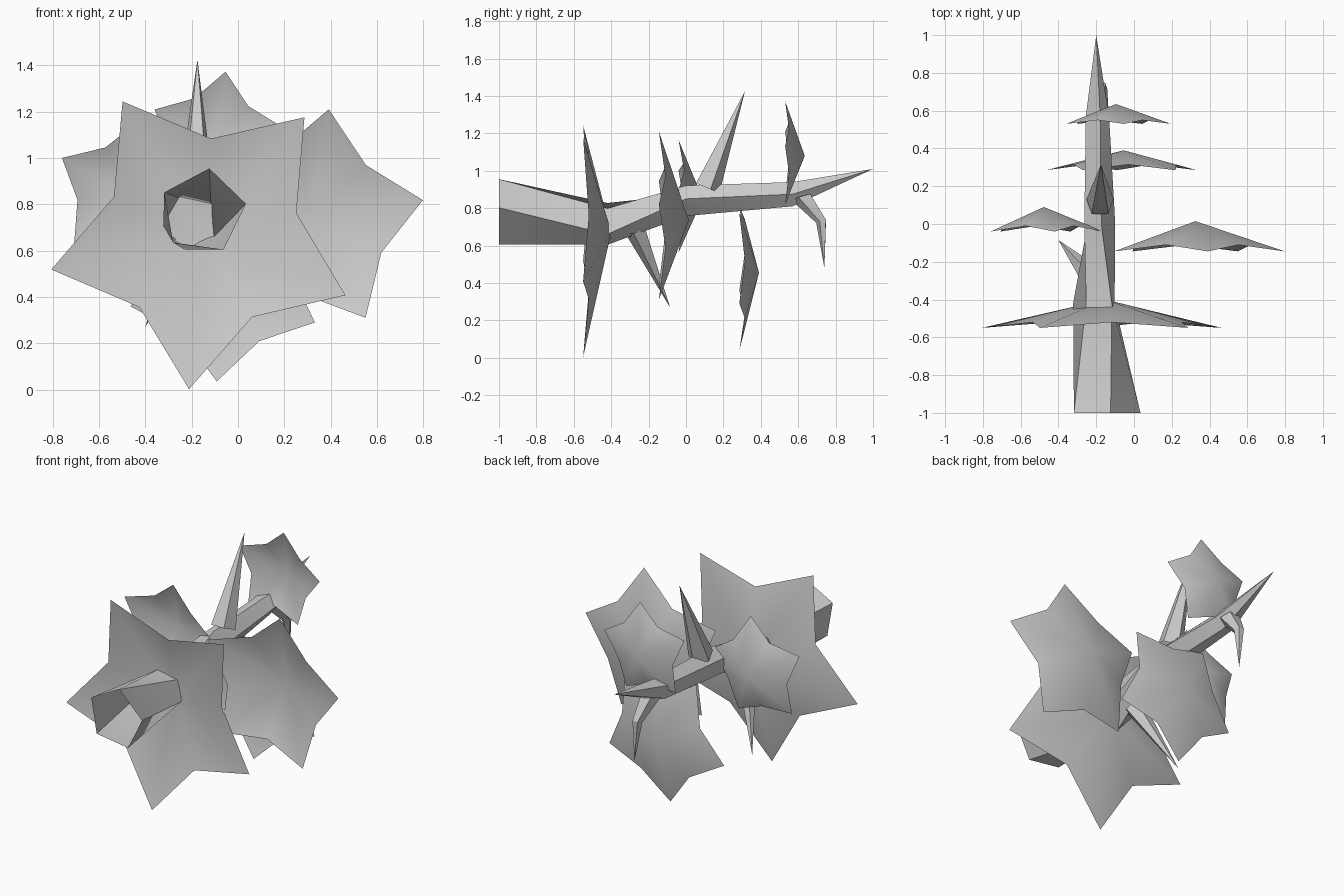
import bpy
import bmesh
from math import cos, sin, radians
from mathutils import Vector

if "Cube" in bpy.data.objects:
    bpy.data.objects.remove(bpy.data.objects["Cube"], do_unlink=True)

GREY = (0.6, 0.6, 0.6, 1)
mat = bpy.data.materials.new("plain grey")
mat.use_nodes = True
mat.diffuse_color = GREY
mat.node_tree.nodes["Principled BSDF"].inputs["Base Color"].default_value = GREY


def finish(name, bm, location=(0, 0, 0)):
    """Turn a bmesh into a shaded object."""
    bmesh.ops.recalc_face_normals(bm, faces=bm.faces)
    mesh = bpy.data.meshes.new(name)
    bm.to_mesh(mesh)
    bm.free()
    mesh.materials.append(mat)
    obj = bpy.data.objects.new(name, mesh)
    obj.location = location
    bpy.context.collection.objects.link(obj)
    bpy.ops.object.select_all(action='DESELECT')
    obj.select_set(True)
    bpy.context.view_layer.objects.active = obj
    bpy.ops.object.shade_smooth_by_angle(angle=radians(30))
    return obj


def tapered_tube(name, rings, tip, across, up):
    """Five-sided open tube through (centre, radius, turn) rings to a point."""
    bm = bmesh.new()
    loops = []
    for centre, radius, turn in rings:
        angles = [radians(turn + 72 * i) for i in range(5)]
        loops.append([bm.verts.new(Vector(centre) + radius * (across * cos(a) + up * sin(a)))
                      for a in angles])
    for low, high in zip(loops, loops[1:]):
        for i in range(5):
            j = (i + 1) % 5
            bm.faces.new((low[i], low[j], high[j], high[i]))
    end = bm.verts.new(tip)
    for i in range(5):
        bm.faces.new((loops[-1][i], loops[-1][(i + 1) % 5], end))
    return finish(name, bm)


def thorn(name, rings, tip):
    """Spike whose rings lie square to its axis."""
    axis = (Vector(tip) - Vector(rings[0][0])).normalized()
    across = Vector((1, 0, 0))
    across = (across - axis * across.dot(axis)).normalized()
    tapered_tube(name, rings, tip, across, axis.cross(across))


def star_leaf(name, apex, radius, ratio, turn, depth, lift):
    """Five-pointed shallow cone, hollow toward the front."""
    bm = bmesh.new()
    centre = bm.verts.new((0, 0, 0))
    rim = []
    for i in range(10):
        a = radians(turn + 36 * i)
        r = radius * (ratio if i % 2 else 1)
        y = -depth + (lift if i % 2 else 0)
        rim.append(bm.verts.new((r * cos(a), y, r * sin(a))))
    for i in range(10):
        bm.faces.new((centre, rim[i], rim[(i + 1) % 10]))
    finish(name, bm, apex)


# Hollow branch, open at the front and pointed at the back
tapered_tube("branch", [
    ((-0.15, -1, 0.77), 0.187, 10),
    ((-0.205, -0.42, 0.72), 0.118, -30),
    ((-0.185, 0, 0.835), 0.087, 10),
    ((-0.2, 0.57, 0.875), 0.068, 0),
], (-0.2, 1, 1.01), Vector((1, 0, 0)), Vector((0, 0, 1)))

# Star leaves from front to back
star_leaf("front_leaf", (-0.153, -0.40, 0.67), 0.67, 0.62, 49, 0.15, 0.03)
star_leaf("left_leaf", (0.325, 0.015, 0.735), 0.48, 0.68, 10, 0.16, 0.035)
star_leaf("right_leaf", (-0.477, 0.09, 0.85), 0.32, 0.68, 8, 0.13, 0.03)
star_leaf("lower_leaf", (-0.055, 0.39, 0.455), 0.42, 0.68, 49, 0.105, 0.03)
star_leaf("upper_back_leaf", (-0.095, 0.635, 1.08), 0.295, 0.68, 10, 0.105, 0.02)

# Thorns
thorn("upper_thorn", [((-0.18, 0.11, 0.91), 0.075, 90)], (-0.175, 0.315, 1.425))
thorn("lower_thorn", [((-0.23, -0.27, 0.69), 0.06, 90)], (-0.40, -0.085, 0.27))
thorn("hooked_thorn", [
    ((-0.19, 0.62, 0.86), 0.058, 90),
    ((-0.17, 0.725, 0.73), 0.03, 90),
], (-0.16, 0.74, 0.48))
